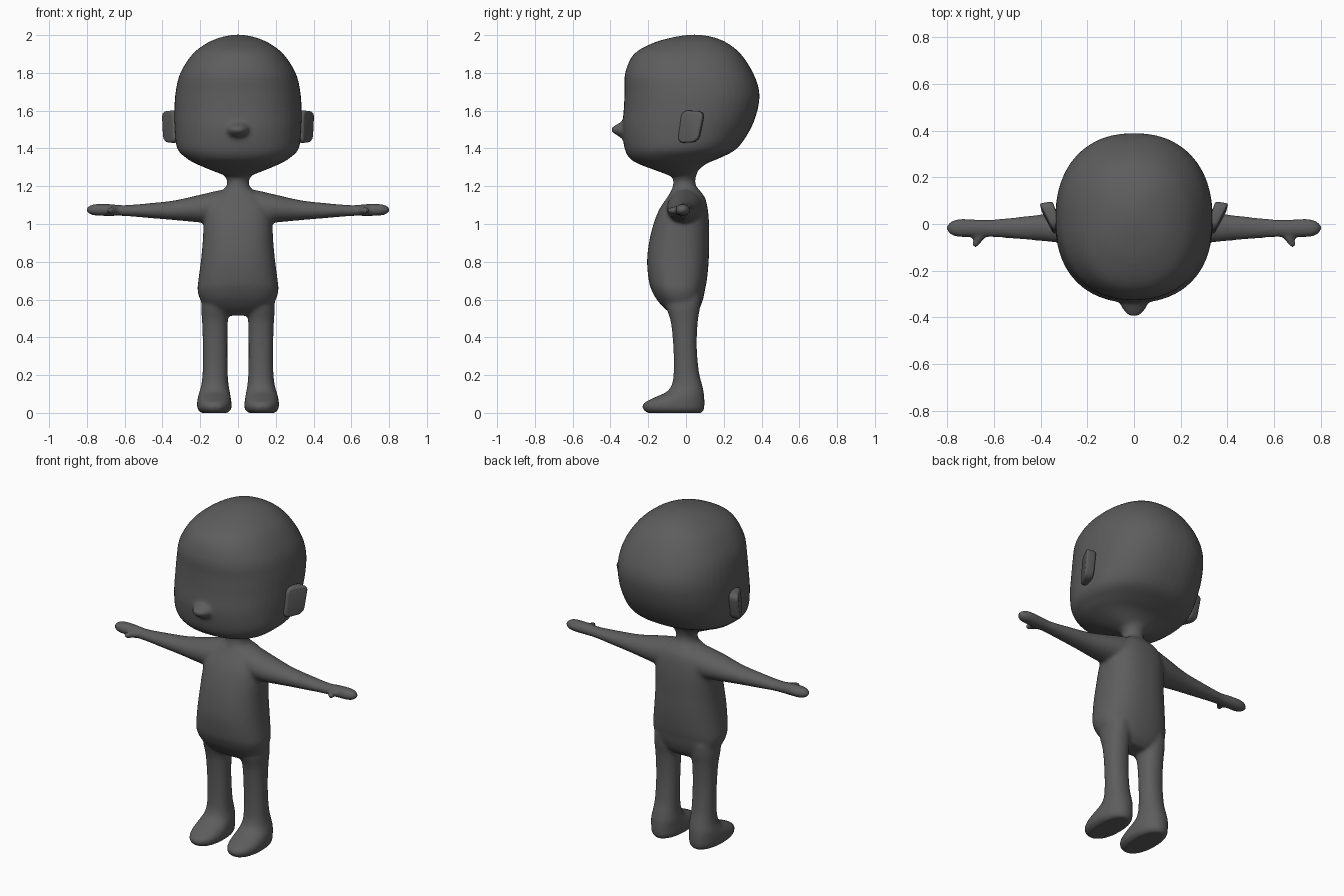
import bpy, bmesh, math

grey = bpy.data.materials.new("dark grey")
grey.diffuse_color = (0.11, 0.11, 0.11, 1)


def smooth_rings(rings, steps=4):
    """Catmull-Rom interpolation between the given cross-sections."""
    out = []
    for i in range(len(rings) - 1):
        p0, p1 = rings[max(i - 1, 0)], rings[i]
        p2, p3 = rings[i + 1], rings[min(i + 2, len(rings) - 1)]
        for s in range(steps):
            t = s / steps
            out.append([0.5 * (2 * b + (c - a) * t + (2 * a - 5 * b + 4 * c - d) * t * t
                               + (3 * b - a - 3 * c + d) * t ** 3)
                        for a, b, c, d in zip(p0, p1, p2, p3)])
    return out + [list(rings[-1])]


def loft(bm, axis, rings, power=2.0, mirror=1, sides=48):
    """Closed tube; each ring is (position, min a, max a, min b, max b)."""
    loops = []
    for pos, a0, a1, b0, b1 in smooth_rings(rings):
        loop = []
        for k in range(sides):
            c, s = math.cos(math.tau * k / sides), math.sin(math.tau * k / sides)
            a = (a0 + a1) / 2 + (a1 - a0) / 2 * math.copysign(abs(c) ** (2 / power), c)
            b = (b0 + b1) / 2 + (b1 - b0) / 2 * math.copysign(abs(s) ** (2 / power), s)
            x, y, z = {"x": (pos, a, b), "y": (a, pos, b), "z": (a, b, pos)}[axis]
            loop.append(bm.verts.new((x * mirror, y, z)))
        loops.append(loop)
    for l0, l1 in zip(loops, loops[1:]):
        for k in range(sides):
            j = (k + 1) % sides
            bm.faces.new((l0[k], l0[j], l1[j], l1[k]))
    bm.faces.new(loops[0])
    bm.faces.new(loops[-1])


def finish(name, bm):
    bmesh.ops.recalc_face_normals(bm, faces=bm.faces[:])
    mesh = bpy.data.meshes.new(name)
    bm.to_mesh(mesh)
    bm.free()
    mesh.materials.append(grey)
    for p in mesh.polygons:
        p.use_smooth = True
    obj = bpy.data.objects.new(name, mesh)
    bpy.context.collection.objects.link(obj)
    return obj


def sym(rows):
    """Rows of (z, half width, front, back) to full rings."""
    return [(z, -w, w, f, b) for z, w, f, b in rows]


bm = bmesh.new()

# Head
loft(bm, "z", sym([
    (1.25, 0.05, -0.07, 0.04), (1.28, 0.13, -0.15, 0.06), (1.32, 0.225, -0.255, 0.11),
    (1.35, 0.275, -0.30, 0.18), (1.40, 0.322, -0.325, 0.27), (1.50, 0.335, -0.338, 0.34),
    (1.60, 0.337, -0.33, 0.378), (1.70, 0.33, -0.325, 0.388), (1.80, 0.305, -0.322, 0.355),
    (1.90, 0.24, -0.275, 0.29), (1.96, 0.16, -0.17, 0.215), (1.99, 0.085, -0.06, 0.14),
    (2.002, 0.02, 0.02, 0.07)]), power=2.25)

# Nose
loft(bm, "y", [(-0.28, -0.11, 0.11, 1.41, 1.57), (-0.335, -0.065, 0.065, 1.45, 1.545),
               (-0.37, -0.045, 0.045, 1.472, 1.525), (-0.388, -0.03, 0.03, 1.485, 1.515),
               (-0.396, -0.012, 0.012, 1.494, 1.506)])

# Neck
loft(bm, "z", sym([(1.10, 0.10, -0.10, 0.09), (1.17, 0.085, -0.08, 0.075),
                   (1.20, 0.062, -0.07, 0.055), (1.24, 0.062, -0.07, 0.05),
                   (1.30, 0.11, -0.11, 0.07)]))

# Torso
loft(bm, "z", sym([
    (0.515, 0.10, -0.06, 0.04), (0.55, 0.165, -0.11, 0.07), (0.60, 0.20, -0.155, 0.09),
    (0.65, 0.214, -0.182, 0.10), (0.70, 0.21, -0.197, 0.11), (0.80, 0.197, -0.206, 0.12),
    (0.90, 0.187, -0.196, 0.122), (1.00, 0.182, -0.172, 0.122), (1.08, 0.175, -0.14, 0.115),
    (1.14, 0.14, -0.10, 0.10), (1.18, 0.08, -0.075, 0.07)]), power=2.4)

for m in (1, -1):
    # Arm and mitten hand
    loft(bm, "x", [
        (0.0, -0.09, 0.09, 1.00, 1.19), (0.10, -0.10, 0.09, 1.00, 1.178),
        (0.20, -0.10, 0.075, 1.008, 1.155), (0.33, -0.08, 0.05, 1.02, 1.126),
        (0.45, -0.068, 0.035, 1.03, 1.112), (0.60, -0.057, 0.02, 1.042, 1.10),
        (0.68, -0.056, 0.02, 1.042, 1.106), (0.75, -0.056, 0.021, 1.044, 1.106),
        (0.785, -0.045, 0.01, 1.052, 1.098), (0.803, -0.025, -0.01, 1.068, 1.082)], mirror=m)
    # Thumb
    loft(bm, "y", [(-0.025, 0.61, 0.68, 1.045, 1.095), (-0.06, 0.64, 0.687, 1.05, 1.092),
                   (-0.088, 0.66, 0.694, 1.054, 1.088), (-0.1, 0.67, 0.688, 1.064, 1.08)],
         mirror=m)
    # Leg and foot
    loft(bm, "z", [
        (0.0, 0.055, 0.195, -0.205, 0.085), (0.02, 0.036, 0.214, -0.228, 0.096),
        (0.05, 0.034, 0.217, -0.225, 0.098), (0.08, 0.038, 0.213, -0.17, 0.097),
        (0.11, 0.043, 0.205, -0.105, 0.094), (0.15, 0.05, 0.194, -0.075, 0.085),
        (0.22, 0.055, 0.187, -0.065, 0.068), (0.35, 0.056, 0.186, -0.067, 0.057),
        (0.48, 0.054, 0.19, -0.08, 0.062), (0.56, 0.045, 0.195, -0.105, 0.075),
        (0.62, 0.05, 0.19, -0.11, 0.08)], power=2.2, mirror=m)

# Fuse the parts into one soft skin
body = finish("body", bm)
fuse = body.modifiers.new("fuse", "REMESH")
fuse.mode = "VOXEL"
fuse.voxel_size = 0.01
fuse.use_smooth_shade = True
relax = body.modifiers.new("relax", "SMOOTH")
relax.factor = 0.5
relax.iterations = 6

# Ears: rounded slabs flaring outwards to the back
for name, m in (("right_ear", 1), ("left_ear", -1)):
    bm = bmesh.new()
    rim = [(-0.038, 1.428, 0.31, 0.342), (0.07, 1.434, 0.342, 0.4),
           (0.104, 1.596, 0.35, 0.408), (-0.015, 1.602, 0.31, 0.348)]
    inner = [bm.verts.new((a * m, y, z)) for y, z, a, b in rim]
    outer = [bm.verts.new((b * m, y - 0.01, z)) for y, z, a, b in rim]
    bm.faces.new(inner)
    bm.faces.new(outer)
    for k in range(4):
        j = (k + 1) % 4
        bm.faces.new((inner[k], inner[j], outer[j], outer[k]))
    # round the slab's corners first, then its edges
    bmesh.ops.recalc_face_normals(bm, faces=bm.faces[:])
    corners = [e for e in bm.edges if (e.verts[0] in inner) != (e.verts[1] in inner)]
    bmesh.ops.bevel(bm, geom=corners, offset=0.035, segments=5, profile=0.5, affect="EDGES")
    ear = finish(name, bm)
    bev = ear.modifiers.new("soft edge", "BEVEL")
    bev.width = 0.012
    bev.segments = 3
    bev.limit_method = "ANGLE"
    bev.angle_limit = math.radians(40)
